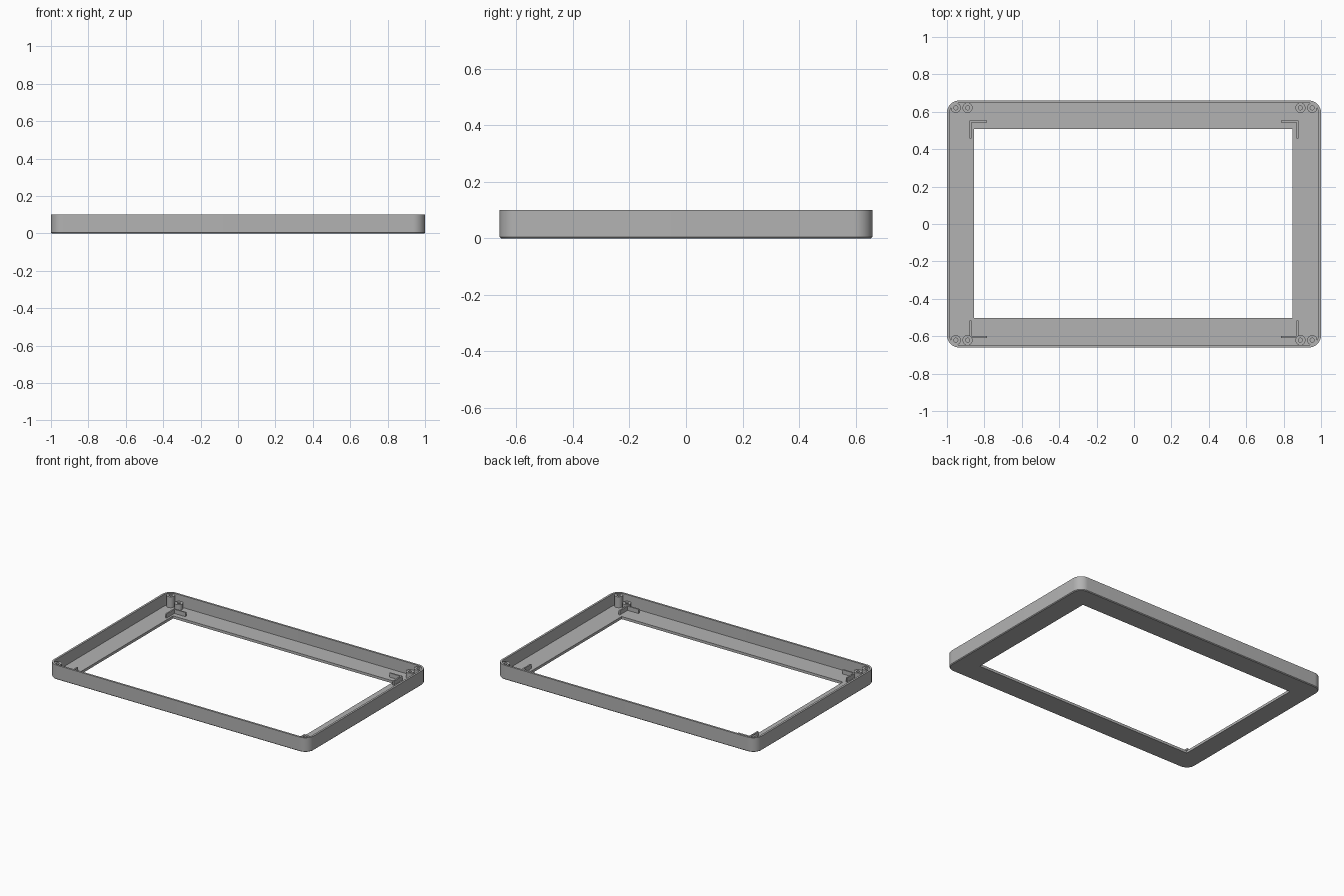
import bpy, bmesh, math

cube = bpy.data.objects.get("Cube")
if cube:
    bpy.data.objects.remove(cube, do_unlink=True)

grey = bpy.data.materials.new("plain_grey")
grey.use_nodes = True
COLOUR = (0.45, 0.45, 0.45, 1)
grey.diffuse_color = COLOUR
grey.node_tree.nodes["Principled BSDF"].inputs["Base Color"].default_value = COLOUR

FLOOR = 0.018
ARC = 10


def rounded(x0, x1, y0, y1, r, z):
    """Counter-clockwise rounded rectangle as a ring of points."""
    ring = []
    centres = [(x1 - r, y1 - r), (x0 + r, y1 - r), (x0 + r, y0 + r), (x1 - r, y0 + r)]
    for q, (cx, cy) in enumerate(centres):
        for i in range(ARC + 1):
            a = math.pi / 2 * (q + i / ARC)
            ring.append((cx + r * math.cos(a), cy + r * math.sin(a), z))
    return ring


def circle(cx, cy, r, z, n=24):
    return [(cx + r * math.cos(math.tau * i / n), cy + r * math.sin(math.tau * i / n), z)
            for i in range(n)]


def finish(name, bm):
    bmesh.ops.remove_doubles(bm, verts=bm.verts, dist=1e-5)
    bmesh.ops.recalc_face_normals(bm, faces=bm.faces)
    mesh = bpy.data.meshes.new(name)
    bm.to_mesh(mesh)
    bm.free()
    mesh.materials.append(grey)
    obj = bpy.data.objects.new(name, mesh)
    bpy.context.collection.objects.link(obj)
    bpy.ops.object.select_all(action="DESELECT")
    obj.select_set(True)
    bpy.context.view_layer.objects.active = obj
    bpy.ops.object.shade_smooth_by_angle(angle=math.radians(30))
    return obj


def ring_solid(name, rings):
    """Skin a closed chain of rings (the last joins the first)."""
    bm = bmesh.new()
    loops = [[bm.verts.new(p) for p in ring] for ring in rings]
    n = len(loops[0])
    for a, b in zip(loops, loops[1:] + loops[:1]):
        for i in range(n):
            j = (i + 1) % n
            bm.faces.new((a[i], a[j], b[j], b[i]))
    return finish(name, bm)


def outline(inset, z):
    return rounded(-1 + inset, 1 - inset, -0.66 + inset, 0.66 - inset, 0.065 - inset, z)


def opening(z):
    return rounded(-0.856, 0.848, -0.503, 0.509, 0, z)


# Tray-shaped bezel with a rectangular window
ring_solid("bezel_frame", [
    outline(0.005, 0), outline(0, 0.005), outline(0, 0.1),
    outline(0.014, 0.1), outline(0.014, FLOOR), opening(FLOOR), opening(0)])


# Hollow screw bosses: a tall one in each corner, a short one beside it
def boss(name, x, y, top):
    ring_solid(name, [circle(x, y, 0.027, 0.01), circle(x, y, 0.027, top),
                      circle(x, y, 0.011, top), circle(x, y, 0.011, 0.01)])


# L-shaped locating ribs around the window
def rib(name, x, y, sx, sy):
    t, arm = 0.01, 0.095
    plan = [(0, 0), (arm, 0), (arm, t), (t, t), (t, arm), (0, arm)]
    bm = bmesh.new()
    base = bm.faces.new([bm.verts.new((x - sx * u, y - sy * v, 0.01)) for u, v in plan])
    top = bmesh.ops.extrude_face_region(bm, geom=[base])["geom"]
    bmesh.ops.translate(bm, vec=(0, 0, 0.037),
                        verts=[g for g in top if isinstance(g, bmesh.types.BMVert)])
    finish(name, bm)


for sx, side in ((-1, "right"), (1, "left")):
    for sy, end in ((-1, "front"), (1, "back")):
        tag = f"{end}_{side}"
        boss(f"tall_boss_{tag}", sx * 0.953, sy * 0.621, 0.094)
        boss(f"short_boss_{tag}", sx * 0.89, sy * 0.621, 0.056)
        rib(f"corner_rib_{tag}", sx * 0.88, 0.553 if sy > 0 else -0.61, sx, sy)
